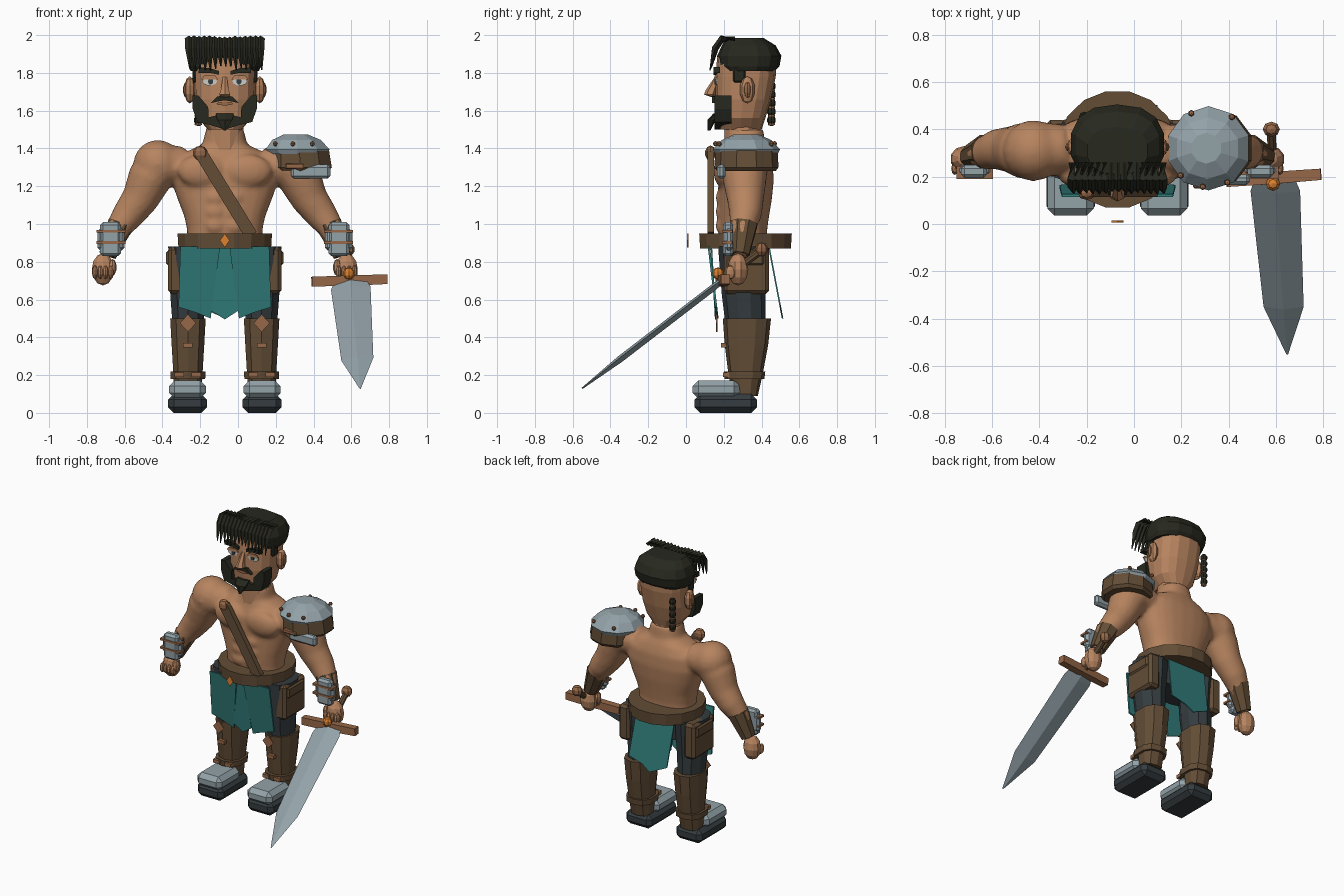
import bpy, bmesh, math, random
from mathutils import Vector, Matrix

random.seed(4)
if "Cube" in bpy.data.objects:
    bpy.data.objects.remove(bpy.data.objects["Cube"])
CX = -.07  # body centre line


def material(name, rgb):
    m = bpy.data.materials.new(name)
    m.use_nodes = True
    m.diffuse_color = (*rgb, 1)
    m.node_tree.nodes["Principled BSDF"].inputs["Base Color"].default_value = (*rgb, 1)
    return m


skin = material("skin", (.47, .23, .115))
leather = material("leather", (.125, .075, .037))
cloth = material("teal cloth", (.03, .2, .19))
steel = material("steel", (.29, .36, .39))
hair_dark = material("dark hair", (.02, .021, .013))
copper = material("copper", (.31, .14, .065))
orange = material("orange", (.72, .22, .03))
charcoal = material("charcoal", (.035, .045, .05))
white = material("eye white", (.6, .6, .57))


def finish(name, bm, mat):
    bmesh.ops.recalc_face_normals(bm, faces=bm.faces)
    mesh = bpy.data.meshes.new(name)
    bm.to_mesh(mesh)
    bm.free()
    mesh.materials.append(mat)
    ob = bpy.data.objects.new(name, mesh)
    bpy.context.collection.objects.link(ob)
    return ob


def part(name, mat, *builders):
    bm = bmesh.new()
    for build, *args in builders:
        build(bm, *args)
    return finish(name, bm, mat)


def loft(bm, rings, n=8, follow=False, power=2, phase=.5):
    """Skin rings (x, y, z, a, b); with follow they stand across the path."""
    loops = []
    for i, (x, y, z, a, b) in enumerate(rings):
        u, v = Vector((1, 0, 0)), Vector((0, 1, 0))
        if follow:
            ahead, behind = rings[min(i + 1, len(rings) - 1)], rings[max(i - 1, 0)]
            t = (Vector(ahead[:3]) - Vector(behind[:3])).normalized()
            u = (v - t * t.y).normalized()
            v = t.cross(u)
        loop = []
        for k in range(n):
            ang = math.tau * (k + phase) / n
            c, s = (math.copysign(abs(f) ** (2 / power), f) for f in (math.cos(ang), math.sin(ang)))
            loop.append(bm.verts.new(Vector((x, y, z)) + u * a * c + v * b * s))
        loops.append(loop)
    for low, high in zip(loops, loops[1:]):
        for k in range(n):
            j = (k + 1) % n
            bm.faces.new((low[k], low[j], high[j], high[k]))
    bm.faces.new(loops[0])
    bm.faces.new(loops[-1])


def stack(bm, x, rows, n=8, power=2, phase=.5):
    """Horizontal rings from rows of (height, half width, front, back)."""
    loft(bm, [(x, (f + b) / 2, z, w, (b - f) / 2) for z, w, f, b in rows], n, False, power, phase)


def ball(bm, loc, size, seg=10):
    m = Matrix.Translation(loc) @ Matrix.Diagonal((*size, 1))
    bmesh.ops.create_uvsphere(bm, u_segments=seg, v_segments=max(4, seg * 2 // 3), radius=1, matrix=m)


def box(bm, lo, hi, bevel=0):
    lo, hi = Vector(lo), Vector(hi)
    m = Matrix.Translation((lo + hi) / 2) @ Matrix.Diagonal((*(hi - lo), 1))
    made = bmesh.ops.create_cube(bm, size=1, matrix=m)["verts"]
    if bevel:
        edges = list({e for v in made for e in v.link_edges})
        bmesh.ops.bevel(bm, geom=edges, offset=bevel, segments=1, affect='EDGES')


def plate(bm, side, outline, y, thick=.008, slope=0):
    """Flat shape of (offset from centre, height), leaning back by slope."""
    top = max(z for _, z in outline)
    f, b = ([bm.verts.new((CX + side * o, y + d + slope * (top - z), z)) for o, z in outline] for d in (0, thick))
    bm.faces.new(f)
    bm.faces.new(b[::-1])
    for i in range(len(f)):
        j = (i + 1) % len(f)
        bm.faces.new((f[i], b[i], b[j], f[j]))


def disc(o, z, w, h, n=10):
    return [(o + w * math.cos(math.tau * i / n), z + h * math.sin(math.tau * i / n)) for i in range(n)]


# Muscular torso and arms, fused into one smooth skin
body = bmesh.new()
stack(body, CX, [(.88, .2, .18, .43), (.97, .2, .175, .43), (1.04, .215, .17, .44), (1.13, .25, .17, .455),
                 (1.23, .285, .17, .465), (1.32, .28, .18, .46), (1.38, .21, .2, .44),
                 (1.42, .12, .21, .42), (1.5, .1, .21, .41)], 24, 2.4)
for s in (-1, 1):
    ball(body, (CX + s * .12, .2, 1.28), (.13, .055, .09), 16)
    for row in range(3):
        ball(body, (CX + s * .05, .185, .99 + row * .075), (.05, .03, .04), 12)
    loft(body, [(CX + s * o, y, z, r, r) for o, y, z, r in (
        (.22, .32, 1.31, .1), (.34, .31, 1.315, .125), (.4, .31, 1.24, .118), (.45, .315, 1.13, .098),
        (.51, .315, 1.05, .086), (.56, .3, .98, .07), (.62, .285, .83, .045))], 16, True)
    ball(body, (CX + s * .355, .31, 1.315), (.13, .13, .13), 16)
torso = finish("torso_and_arms", body, skin)
remesh = torso.modifiers.new("Fuse", 'REMESH')
remesh.mode, remesh.voxel_size, remesh.use_smooth_shade = 'VOXEL', .014, True
relax = torso.modifiers.new("Relax", 'SMOOTH')
relax.factor, relax.iterations = .5, 5

# Head, nose, hair and beard
part("neck", skin, (stack, CX, [(1.38, .105, .2, .41), (1.56, .1, .2, .4)], 12))
part("head", skin, (stack, CX, [(1.5, .09, .18, .4), (1.56, .14, .165, .42), (1.66, .16, .155, .45),
                                (1.78, .165, .155, .475), (1.88, .165, .165, .48), (1.95, .12, .2, .43)],
                    16, 2.5, 0))
part("nose", skin, (loft, [(CX, .165, 1.78, .012, .012), (CX, .135, 1.71, .024, .03),
                           (CX, .125, 1.685, .034, .03), (CX, .155, 1.67, .02, .015)], 6))
part("hair_cap", hair_dark, (stack, CX, [(1.81, .185, .19, .47), (1.835, .195, .17, .495), (1.89, .2, .165, .505),
                                         (1.945, .18, .19, .475), (1.985, .13, .21, .41)], 14, 2.4))
fringe = bmesh.new()
for i in range(15):
    x, drop = CX - .19 + i * .38 / 14, random.uniform(0, .03)
    loft(fringe, [(x, .26, 1.98, .012, .018), (x, .19, 1.985 - drop / 3, .016, .022),
                  (x, .155, 1.93, .018, .02), (x + .006, .125 + drop / 2, 1.81 + drop, .002, .003)], 4, True, 2, 0)
finish("fringe", fringe, hair_dark)
part("goatee", hair_dark, (loft, [(CX, .165, 1.585, .055, .02), (CX, .135, 1.55, .045, .022),
                                  (CX, .122, 1.495, .008, .008)], 6))
part("mouth", copper, (plate, 1, disc(0, 1.637, .045, .009), .15))
for i in range(5):
    z = 1.73 - i * .045
    part("braid_knot", hair_dark, (ball, (-.21, .452, z), (.024, .024, .027), 8))
    part("braid_band", copper, (ball, (-.21, .452, z - .022), (.02, .02, .009), 8))

# Belt, buckle, loincloth and chest strap
part("belt", leather, (stack, CX, [(.87, .25, .07, .56), (.95, .255, .065, .565)], 16))
part("buckle", copper, (loft, [(CX, .075, .913, .045, .045), (CX, .055, .913, .065, .065),
                               (CX, .025, .913, .06, .06), (CX, .012, .913, .04, .04)], 8, True))
part("buckle_gem", orange, (plate, 1, disc(0, .913, .026, .037, 4), .006))
part("hips", charcoal, (stack, CX, [(.72, .2, .2, .42), (.9, .24, .17, .44)], 12, 2.5))
part("cloth_middle", cloth, (plate, 1, [(-.035, .88), (.035, .88), (.07, .54), (0, .495), (-.07, .54)], .13, .008, .06))
part("cloth_back", cloth, (plate, 1, [(-.15, .88), (.15, .88), (.17, .57), (.06, .54), (0, .5), (-.13, .56)],
                           .435, .008, .19))
part("chest_strap", leather, (loft, [(-.2, .132, 1.38, .018, .035), (.07, .132, .94, .018, .035)], 4, True, 20))
part("strap_knob", copper, (ball, (-.2, .13, 1.375), (.04, .03, .04), 8))

for s, word in ((-1, "right_"), (1, "left_")):
    def X(o):
        return CX + s * o

    def mirrored_box(bm, o0, o1, y0, y1, z0, z1, bevel=0):
        box(bm, (min(X(o0), X(o1)), y0, z0), (max(X(o0), X(o1)), y1, z1), bevel)

    # Face details
    part(word + "ear", skin, (ball, (X(.185), .325, 1.71), (.03, .042, .072), 8))
    part(word + "ear_inner", copper, (ball, (X(.2), .325, 1.71), (.022, .022, .045), 8))
    part(word + "eye", white, (plate, s, disc(.08, 1.755, .04, .022), .157))
    part(word + "iris", charcoal, (plate, s, disc(.075, 1.755, .014, .017), .151))
    part(word + "eyelid", skin, (plate, s, [(.035, 1.765), (.125, 1.765), (.11, 1.785), (.05, 1.785)], .15))
    part(word + "eyebrow", hair_dark, (plate, s, [(.03, 1.79), (.08, 1.8), (.14, 1.8), (.135, 1.83),
                                                  (.08, 1.825), (.03, 1.81)], .145, .035))
    part(word + "moustache", hair_dark, (plate, s, [(0, 1.655), (.04, 1.648), (.075, 1.64), (.04, 1.675), (0, 1.68)],
                                         .138, .025))
    part(word + "beard", hair_dark, (plate, s, [(0, 1.5), (.08, 1.525), (.145, 1.54), (.17, 1.61), (.17, 1.68),
                                                (.14, 1.68), (.088, 1.62), (.085, 1.565), (0, 1.585)], .15, .09))
    part(word + "sideburn", hair_dark, (mirrored_box, .15, .172, .25, .315, 1.75, 1.84, .008))

    # Bracers and fists
    part(word + "bracer", leather, (loft, [(X(.55), .305, 1.0, .078, .075), (X(.62), .285, .835, .052, .05)], 8, True))
    part(word + "bracer_plate", steel, (mirrored_box, .55, .66, .195, .25, .83, 1.01, .015),
         (mirrored_box, .53, .675, .205, .25, .86, .975, .015))
    part(word + "bracer_straps", copper, *[(mirrored_box, .525, .68, .19, .245, z, z + .014) for z in (.895, .955)])
    part(word + "hand", skin, (ball, (X(.645), .275, .76), (.062, .055, .085), 10),
         (ball, (X(.595), .25, .77), (.022, .03, .045), 8),
         *[(ball, (X(.603 + i * .028), .235, .745), (.016, .03, .037), 8) for i in range(4)])

    # Legs, boots and knee guards
    part(word + "trousers", charcoal, (stack, X(.195), [(.46, .085, .21, .42), (.62, .098, .19, .42),
                                                        (.88, .11, .17, .44)], 10))
    part(word + "boot_shaft", leather, (stack, X(.195), [(.09, .075, .25, .38), (.2, .08, .225, .405),
                                                         (.36, .09, .205, .435), (.5, .098, .195, .45)], 10, 2.4))
    part(word + "ankle_strap", leather, (stack, X(.195), [(.18, .095, .205, .415), (.22, .097, .2, .42)], 10, 2.6))
    part(word + "boot_studs", copper, *[(mirrored_box, o - .025, o + .025, y, .24, z, z + .025)
                                        for o, y, z in ((.15, .195, .19), (.24, .195, .19), (.195, .185, .345))])
    part(word + "sole", charcoal, (mirrored_box, .095, .3, .045, .375, 0, .1, .03))
    part(word + "toe_cap", steel, (mirrored_box, .1, .295, .035, .285, .075, .172, .03))
    part(word + "knee_guard", steel, (loft, [(X(.195), .26, .47, .1, .1), (X(.195), .22, .47, .115, .1),
                                             (X(.195), .165, .47, .065, .055)], 8, True))
    part(word + "knee_gem", copper, (plate, s, disc(.195, .475, .043, .047, 4), .158))

    # Hip pouch and front cloth panel
    part(word + "pouch", leather, (mirrored_box, .215, .3, .2, .44, .63, .88, .018))
    part(word + "pouch_flap", leather, (mirrored_box, .22, .31, .225, .415, .78, .86, .012))
    part(word + "cloth_panel", cloth, (plate, s, [(.025, .88), (.235, .88), (.245, .56), (.15, .53), (.075, .5)],
                                       .115, .012, .12))

# Shoulder armour on the sword arm
part("pauldron_band", leather, (loft, [(.33, .32, 1.28, .155, .155), (.33, .32, 1.3, .175, .17),
                                       (.325, .32, 1.39, .165, .165)], 10))
part("pauldron_dome", steel, (loft, [(.315, .32, 1.37, .165, .165), (.315, .32, 1.395, .178, .178),
                                     (.31, .32, 1.445, .135, .13), (.305, .32, 1.475, .065, .065)], 10))
part("pauldron_plate", steel, (box, (.28, .165, 1.24), (.49, .21, 1.315), .015))
part("pauldron_buckle", copper, (box, (.25, .15, 1.29), (.35, .19, 1.32), .006))
part("pauldron_rivets", copper, *[(ball, (.315 + .165 * math.sin(a), .32 - .165 * math.cos(a), 1.425),
                                   (.014, .014, .014), 6) for a in (-.8, -.15, .5, 2.5, 3.6)])

# Sword
part("blade", steel, (loft, [(.595, .19, .7, .016, .085), (.597, .14, .66, .018, .105),
                             (.632, -.35, .284, .018, .085), (.647, -.55, .13, .004, .004)], 4, True, 2, 0))
part("guard", copper, (loft, [(.39, .18, .695, .026, .028), (.59, .195, .7, .028, .03),
                              (.79, .21, .708, .026, .028)], 4, True, 8))
part("guard_gem", orange, (ball, (.587, .17, .738), (.032, .032, .032), 8))
part("grip", leather, (loft, [(.587, .19, .7, .02, .02), (.58, .4, .86, .02, .02)], 8, True))
part("pommel", copper, (ball, (.58, .4, .865), (.038, .034, .038), 8))
